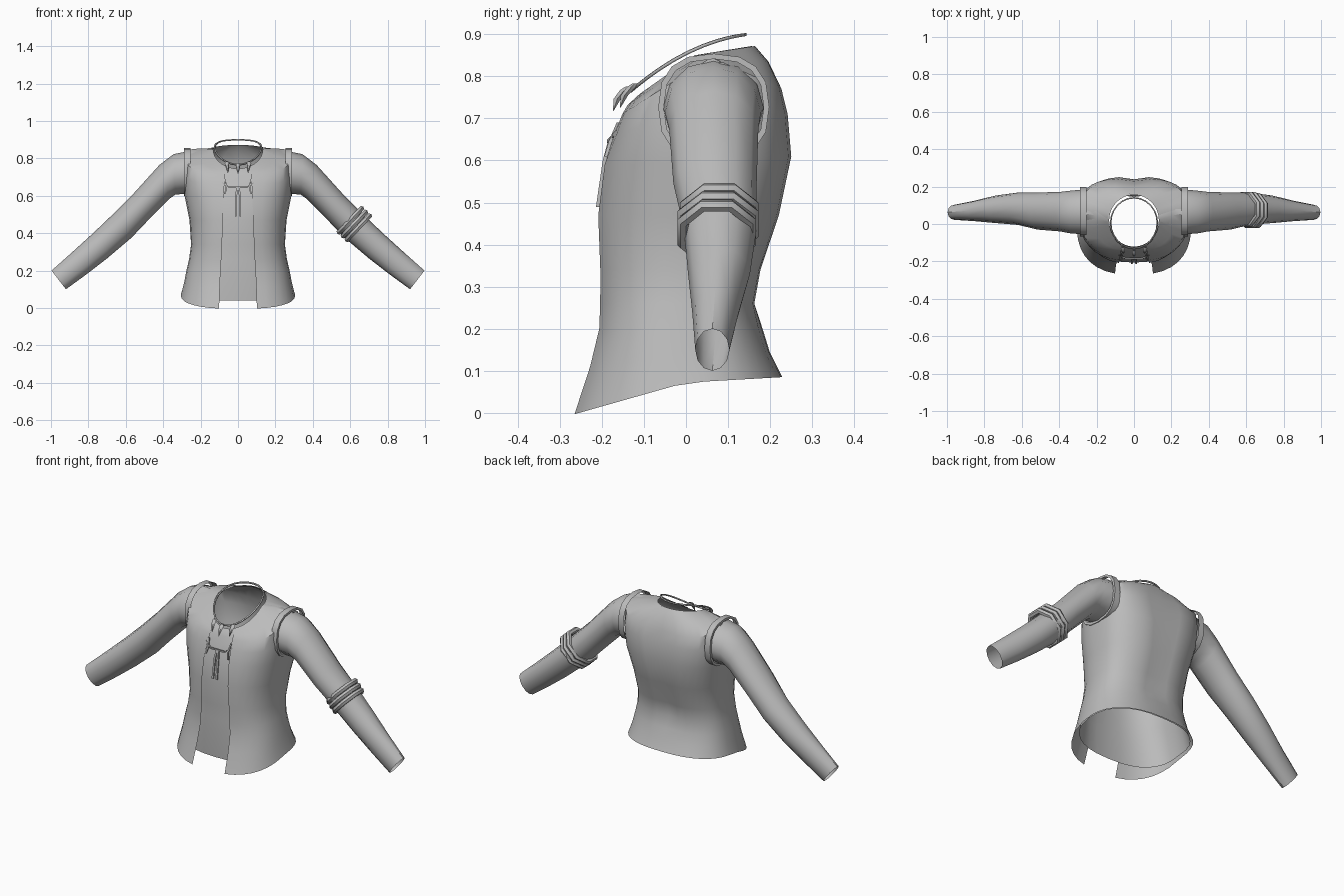
import bpy, math
from mathutils import Vector, Matrix

if "Cube" in bpy.data.objects:
    bpy.data.objects.remove(bpy.data.objects["Cube"])

grey = bpy.data.materials.new("cloth_grey")
grey.diffuse_color = (0.5, 0.5, 0.5, 1)
grey.use_nodes = True
grey.node_tree.nodes["Principled BSDF"].inputs["Base Color"].default_value = grey.diffuse_color


def make(name, verts, faces, angle=40):
    me = bpy.data.meshes.new(name)
    me.from_pydata([tuple(v) for v in verts], [], faces)
    me.materials.append(grey)
    ob = bpy.data.objects.new(name, me)
    bpy.context.collection.objects.link(ob)
    bpy.ops.object.select_all(action='DESELECT')
    ob.select_set(True)
    bpy.context.view_layer.objects.active = ob
    bpy.ops.object.shade_smooth_by_angle(angle=math.radians(angle))
    return ob


def loft(name, rings, closed=True, angle=40):
    n = len(rings[0])
    faces = []
    for r in range(len(rings) - 1):
        for i in range(n if closed else n - 1):
            j = (i + 1) % n
            faces.append((r*n + i, r*n + j, (r+1)*n + j, (r+1)*n + i))
    return make(name, [v for ring in rings for v in ring], faces, angle)


def power(v, p):
    return math.copysign(abs(v) ** p, v)


def body_point(row, a, grow):
    w, yf, ys, yb, zf, zs, zb, p = row
    s, c = power(math.sin(a), p), power(math.cos(a), p)
    x = (w + grow) * s
    if c > 0:
        y = ys + (yf - grow - ys) * c
    else:
        y = ys + (yb + grow - ys) * -c
    z = zs + ((zf if c > 0 else zb) - zs) * abs(c)
    # shallow hollow along the spine
    if c < 0 and 0.2 < z < 0.8:
        y -= 0.015 * math.exp(-(x / 0.05) ** 2)
    return Vector((x, y, z))


# half width, front y, side y, back y, front z, side z, back z, squareness
upper = [
    (.272, -.208, .00, .178, .20, .20, .20, .8),
    (.258, -.206, .01, .163, .26, .26, .26, .8),
    (.247, -.206, .02, .178, .34, .34, .34, .8),
    (.256, -.210, .03, .222, .47, .47, .47, .8),
    (.282, -.192, .05, .250, .59, .60, .61, .75),
    (.286, -.168, .06, .240, .66, .73, .71, .65),
    (.283, -.148, .06, .225, .71, .845, .77, .65),
    (.210, -.138, .045, .192, .73, .853, .835, .75),
    (.137, -.125, .02, .160, .745, .850, .872, 1)]
shirt_rows = [(.296, -.203, .0, .222, .04, .078, .088, .8)] + upper
vest_rows = [(.302, -.268, .0, .225, -.005, .072, .085, .8),
             (.285, -.230, .0, .195, .11, .135, .145, .8)] + upper

# shirt
N = 32
loft("shirt", [[body_point(r, 2*math.pi*i/N, -.004) for i in range(N)]
               for r in shirt_rows])

# vest, open down the front
vest = []
for k, r in enumerate(vest_rows):
    gap = .1 - .004 * min(k, 8)
    a0 = math.asin((gap / r[0]) ** (1 / r[7]))
    vest.append([body_point(r, a0 + (2*math.pi - 2*a0)*i/N, .004)
                 for i in range(N + 1)])
loft("vest", vest, closed=False)

# sleeves: top x, top z, bottom x, bottom z, front y, back y
sleeve = [(.27, .838, .27, .612, -.055, .185), (.345, .822, .335, .606, -.05, .178),
          (.42, .765, .365, .585, -.04, .172), (.56, .61, .47, .48, -.03, .168),
          (.67, .50, .57, .375, -.005, .168), (.78, .395, .70, .265, .005, .152),
          (.89, .295, .81, .18, .015, .125), (.997, .20, .92, .10, .022, .103)]
S = 12
for side, name in ((1, "right_sleeve"), (-1, "left_sleeve")):
    rings = []
    for tx, tz, bx, bz, y0, y1 in sleeve:
        ring = []
        for i in range(S):
            a = 2 * math.pi * i / S * side
            t = math.cos(a) / 2
            ring.append(((tx+bx)/2*side + (tx-bx)*t*side,
                         (y0+y1)/2 + (y1-y0)/2*math.sin(a),
                         (tz+bz)/2 + (tz-bz)*t))
        rings.append(ring)
    loft(name, rings)

# armhole rims of the vest
for side, name in ((1, "right_armhole"), (-1, "left_armhole")):
    rings = []
    for x, k in ((.255, 1.0), (.289, 1.0), (.289, .9)):
        ring = []
        for i in range(16):
            a = 2 * math.pi * i / 16 * side
            ring.append((x*side, .066 + .132*k*power(math.sin(a), .8),
                         .727 + .127*k*power(math.cos(a), .8)))
        rings.append(ring)
    loft(name, rings, angle=30)


def ring_tube(name, matrix, rx, ry, minor, major_n, minor_n):
    verts, faces = [], []
    for i in range(major_n):
        a = 2 * math.pi * (i + .5) / major_n
        for j in range(minor_n):
            b = 2 * math.pi * j / minor_n
            k = minor * math.cos(b)
            verts.append(matrix @ Vector(((rx+k)*math.cos(a), (ry+k)*math.sin(a),
                                          minor*math.sin(b))))
            i2, j2 = (i+1) % major_n, (j+1) % minor_n
            faces.append((i*minor_n + j, i2*minor_n + j,
                          i2*minor_n + j2, i*minor_n + j2))
    return make(name, verts, faces, 50)


# arm bracelets
d = Vector((.70, 0, -.66)).normalized()
turn = d.to_track_quat('Z', 'Y').to_matrix().to_4x4()
for k in (-1, 0, 1):
    pos = Vector((.622, .076 - .003*k, .449)) + d * .029 * k
    ring_tube("bracelet", Matrix.Translation(pos) @ turn, .089 - .003*abs(k), .094, .015, 8, 6)

# necklace cord, sagging at the front
cord = []
for i in range(24):
    a = 2 * math.pi * i / 24
    y = .005 - .135 * math.cos(a)
    z = .857 - .066 * math.cos(a) - .025 * math.cos(a) ** 2 * (math.cos(a) > 0)
    z -= .024 * math.cos(a) ** 2 * (math.cos(a) < 0)
    cord.append(Vector((.125 * math.sin(a), y, z)))
curve = bpy.data.curves.new("necklace", 'CURVE')
curve.dimensions = '3D'
curve.bevel_depth = .005
curve.bevel_resolution = 0
sp = curve.splines.new('POLY')
sp.points.add(len(cord) - 1)
for p, co in zip(sp.points, cord):
    p.co = (*co, 1)
sp.use_cyclic_u = True
curve.materials.append(grey)
bpy.context.collection.objects.link(bpy.data.objects.new("necklace", curve))

# necklace teeth: curved tapering spikes
for x in (-.06, 0, .06):
    y = .005 - .135 * math.sqrt(1 - (x / .125) ** 2)
    rings = []
    for t, r in ((0, .006), (.15, .012), (.5, .010), (1, .001)):
        cy = y - .008 - .035 * math.sin(t * 1.6)
        cz = .776 + .25 * abs(x) * .5 - .058 * t
        rings.append([(x * (1 - .1*t) + r*math.cos(b*math.pi/3),
                       cy + r*math.sin(b*math.pi/3), cz) for b in range(6)])
    loft("tooth", rings)


# neckline lacing: cross cord and hanging strings
def strip(name, pts, width):
    w = Vector(width)
    back = Vector((0, .008, 0))
    loft(name, [[Vector(p) - w, Vector(p) + w, Vector(p) + w + back,
                 Vector(p) - w + back] for p in pts])


strip("lace_cross", [(-.085, -.166, .668), (-.045, -.188, .645),
                     (.045, -.188, .645), (.085, -.166, .668)], (0, 0, .004))
for s in (-1, 1):
    strip("lace_string", [(.004*s, -.186, .645), (.010*s, -.198, .60),
                          (.012*s, -.214, .49)], (.005, 0, 0))
    strip("lace_edge", [(.07*s, -.165, .69), (.062*s, -.184, .645),
                        (.07*s, -.194, .61)], (.004, 0, 0))
